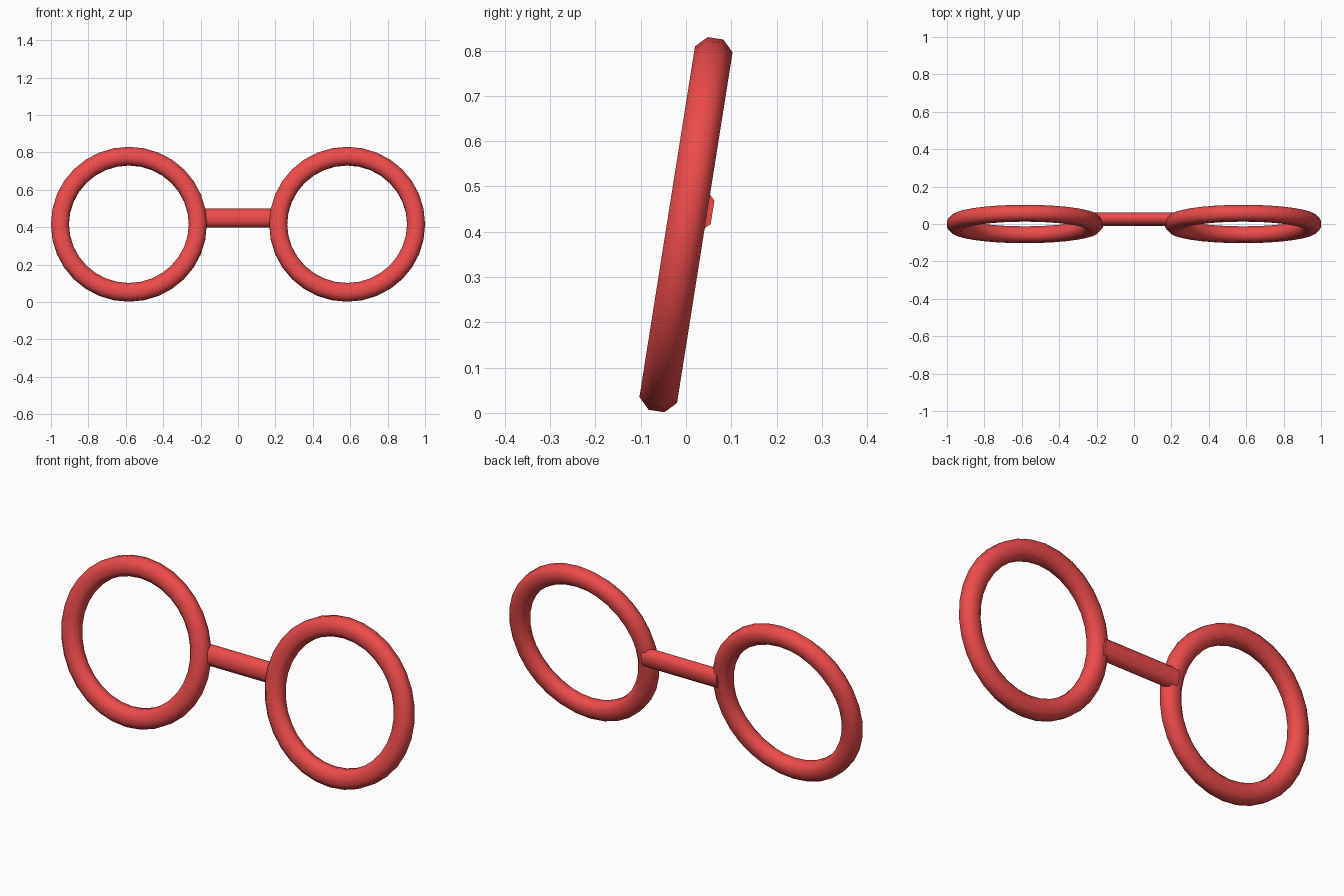
import bpy, bmesh, math

if "Cube" in bpy.data.objects:
    bpy.data.objects.remove(bpy.data.objects["Cube"])

TILT = math.radians(-9)
CENTRE_Z = 0.4155
red = bpy.data.materials.new("red")
red.diffuse_color = (0.85, 0.07, 0.07, 1)
red.use_nodes = True
red.node_tree.nodes["Principled BSDF"].inputs["Base Color"].default_value = red.diffuse_color


def chamfered_rect(w, h, c):
    """Eight-point rectangle outline with cut corners."""
    a, b = w / 2, h / 2
    return [(a, -b + c), (a, b - c), (a - c, b), (-a + c, b),
            (-a, b - c), (-a, -b + c), (-a + c, -b), (a - c, -b)]


def skin(name, loops, closed, location):
    """Join a row of matching loops into a tilted mesh object."""
    bm = bmesh.new()
    rows = [[bm.verts.new(p) for p in loop] for loop in loops]
    n = len(rows[0])
    for i in range(len(rows) if closed else len(rows) - 1):
        r, s = rows[i], rows[(i + 1) % len(rows)]
        for j in range(n):
            k = (j + 1) % n
            bm.faces.new((r[j], r[k], s[k], s[j]))
    if not closed:
        bm.faces.new(rows[0])
        bm.faces.new(rows[-1])
    bmesh.ops.recalc_face_normals(bm, faces=bm.faces[:])
    mesh = bpy.data.meshes.new(name)
    bm.to_mesh(mesh)
    bm.free()
    mesh.materials.append(red)
    ob = bpy.data.objects.new(name, mesh)
    bpy.context.collection.objects.link(ob)
    ob.location = location
    ob.rotation_euler.x = TILT
    bpy.ops.object.select_all(action='DESELECT')
    ob.select_set(True)
    bpy.context.view_layer.objects.active = ob
    bpy.ops.object.shade_smooth_by_angle(angle=math.radians(60))
    return ob


# Round lens rims
SEGMENTS, RADIUS = 32, 0.3685
section = chamfered_rect(0.096, 0.084, 0.0245)
rim = []
for i in range(SEGMENTS):
    t = 2 * math.pi * i / SEGMENTS
    rim.append([((RADIUS + r) * math.cos(t), d, (RADIUS + r) * math.sin(t))
                for r, d in section])
for side, x in (("left", -0.5835), ("right", 0.5835)):
    skin(side + "_rim", rim, True, (x, 0, CENTRE_Z))

# Nose bridge, set slightly behind the rims
bar = chamfered_rect(0.066, 0.100, 0.024)
skin("bridge", [[(x, d, z) for d, z in bar] for x in (-0.215, 0.215)],
     False, (0, 0.026, 0.448))
